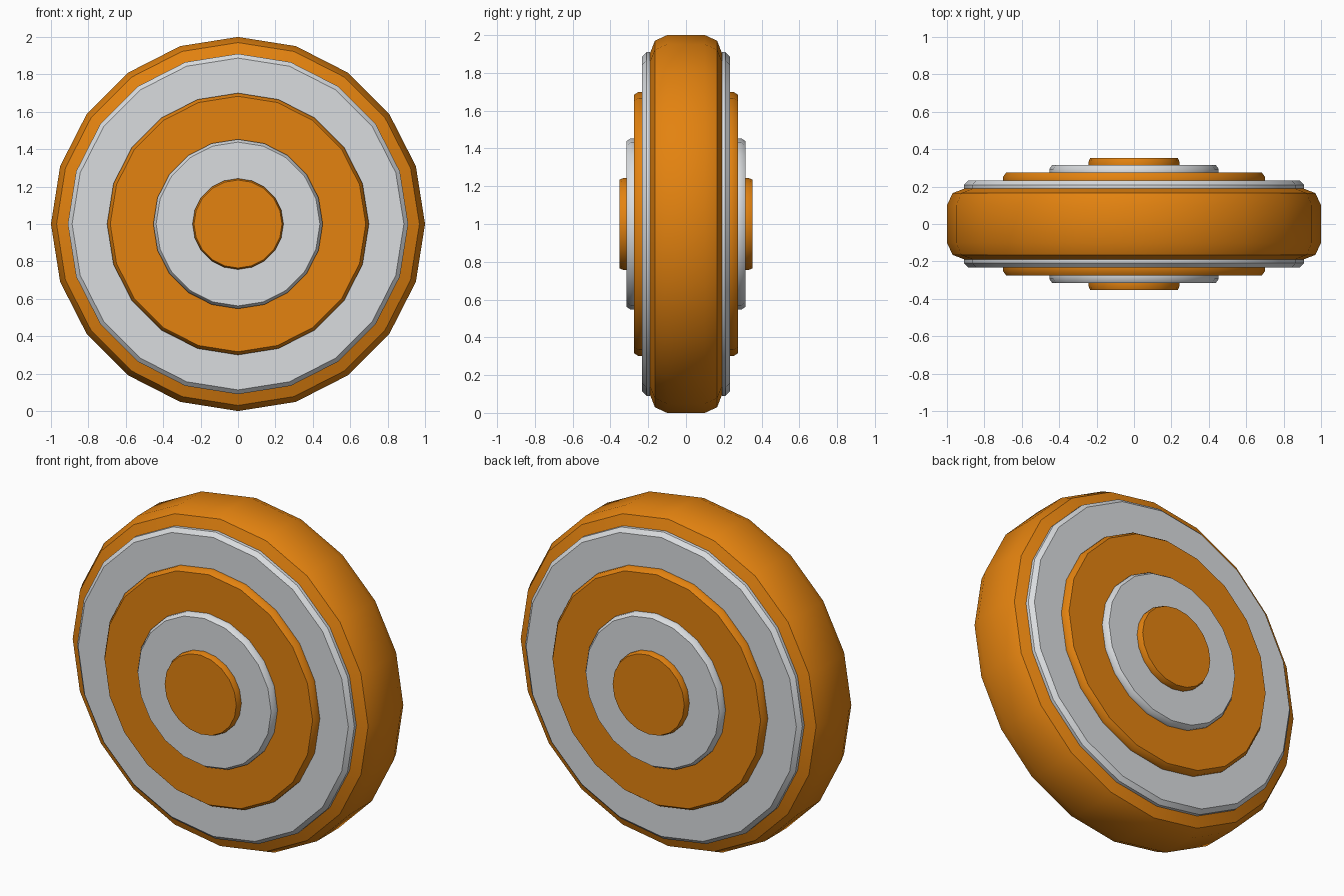
import bpy, bmesh, math

if "Cube" in bpy.data.objects:
    bpy.data.objects.remove(bpy.data.objects["Cube"])

SIDES = 20


def material(name, rgb):
    m = bpy.data.materials.new(name)
    m.diffuse_color = (*rgb, 1)
    m.use_nodes = True
    m.node_tree.nodes["Principled BSDF"].inputs["Base Color"].default_value = m.diffuse_color
    return m


orange = material("orange", (0.77, 0.225, 0.005))
pale_grey = material("pale grey", (0.70, 0.72, 0.74))


def lathe(name, profile, mat):
    """Spin (radius, depth) points about the y axis and mirror front to back."""
    bm = bmesh.new()
    rings = []
    for r, d in profile:
        if r == 0:
            rings.append([bm.verts.new((0, -d, 1))] * SIDES)
        else:
            angles = [math.tau * i / SIDES for i in range(SIDES)]
            rings.append([bm.verts.new((r * math.sin(a), -d, 1 + r * math.cos(a)))
                          for a in angles])
    for a, b in zip(rings, rings[1:]):
        for i in range(SIDES):
            j = (i + 1) % SIDES
            corners = dict.fromkeys((a[i], a[j], b[j], b[i]))
            bm.faces.new(list(corners))
    # Point the faces outward, away from the wheel centre
    for f in bm.faces:
        f.normal_update()
        c = f.calc_center_median()
        c.z -= 1
        if f.normal.dot(c) < 0:
            f.normal_flip()
    me = bpy.data.meshes.new(name)
    bm.to_mesh(me)
    bm.free()
    me.materials.append(mat)
    ob = bpy.data.objects.new(name, me)
    bpy.context.collection.objects.link(ob)
    mirror = ob.modifiers.new("front and back", 'MIRROR')
    mirror.use_axis = (False, True, False)
    bpy.ops.object.select_all(action='DESELECT')
    bpy.context.view_layer.objects.active = ob
    ob.select_set(True)
    bpy.ops.object.shade_smooth_by_angle(angle=math.radians(40))


# Rounded outer rim
lathe("outer_rim", [(1, 0), (1, 0.10), (0.97, 0.165), (0.905, 0.19)], orange)

# Stepped rings: name, outer radius, face radius, base depth, face depth, inner radius
steps = [
    ("outer_band", 0.91, 0.887, 0.19, 0.232, 0.70, pale_grey),
    ("middle_band", 0.70, 0.683, 0.232, 0.276, 0.453, orange),
    ("inner_band", 0.453, 0.438, 0.276, 0.315, 0.243, pale_grey),
    ("centre_disc", 0.243, 0.235, 0.315, 0.352, 0, orange),
]
for name, r0, r1, d0, d1, inner, mat in steps:
    mid = d0 + (d1 - d0) * 0.45
    lathe(name, [(r0, d0), (r0, mid), (r1, d1), (inner, d1)], mat)
